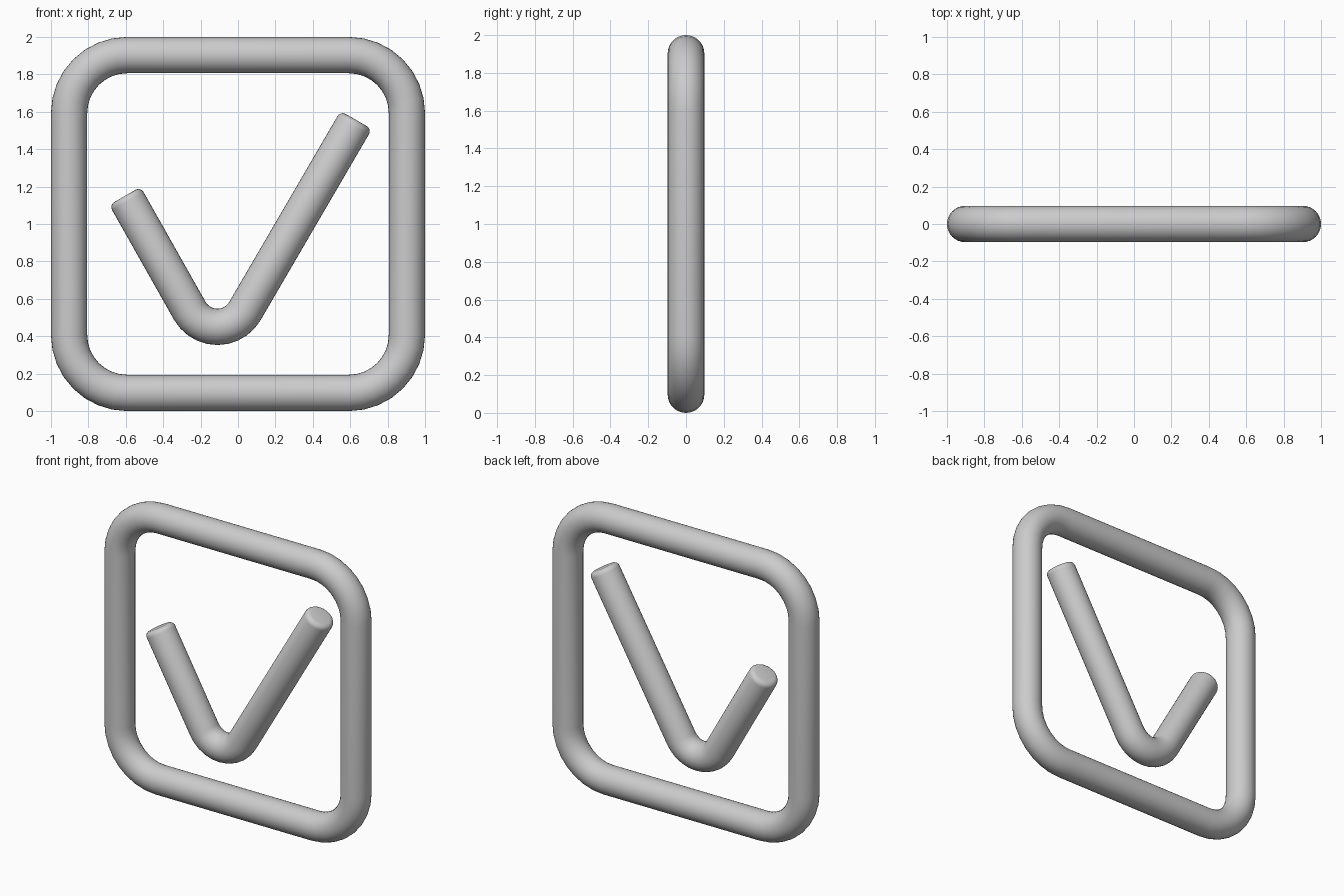
import bpy
import bmesh
from math import sin, cos, pi, radians
from mathutils import Vector

old = bpy.data.objects.get("Cube")
if old:
    bpy.data.objects.remove(old, do_unlink=True)

TUBE = 0.097   # tube radius
SIDES = 32     # sides of the tube

grey = bpy.data.materials.new("plain grey")
grey.use_nodes = True
colour = (0.6, 0.6, 0.6, 1)
grey.diffuse_color = colour
grey.node_tree.nodes["Principled BSDF"].inputs["Base Color"].default_value = colour


def arc(cx, cz, radius, start, end, steps):
    """Rings along an arc in the xz plane: (centre, direction, tube radius)."""
    rings = []
    for i in range(steps + 1):
        a = radians(start + (end - start) * i / steps)
        out = Vector((cos(a), 0, sin(a)))
        along = Vector((-sin(a), 0, cos(a)))
        rings.append((Vector((cx, 0, cz)) + out * radius, along, TUBE))
    return rings


def rounded_end(tip, along, sign, bevel=0.032, steps=4):
    """Rings that round off a tube end; sign is -1 at the start, 1 at the finish."""
    rings = []
    for i in range(steps + 1):
        a = pi / 2 * i / steps
        centre = tip - along * sign * bevel * (1 - sin(a))
        rings.append((centre, along, TUBE - bevel * (1 - cos(a))))
    return rings if sign > 0 else rings[::-1]


def sweep(name, rings, closed):
    """Skin a round tube over the rings."""
    bm = bmesh.new()
    across = Vector((0, 1, 0))
    loops = []
    for centre, along, radius in rings:
        side = along.cross(across)
        loops.append([bm.verts.new(centre + radius * (side * cos(t) + across * sin(t)))
                      for t in (2 * pi * k / SIDES for k in range(SIDES))])
    pairs = list(zip(loops, loops[1:]))
    if closed:
        pairs.append((loops[-1], loops[0]))
    else:
        bm.faces.new(loops[0])
        bm.faces.new(loops[-1][::-1])
    for a, b in pairs:
        for k in range(SIDES):
            n = (k + 1) % SIDES
            bm.faces.new((a[k], a[n], b[n], b[k]))
    bmesh.ops.recalc_face_normals(bm, faces=bm.faces)
    mesh = bpy.data.meshes.new(name)
    bm.to_mesh(mesh)
    bm.free()
    mesh.materials.append(grey)
    obj = bpy.data.objects.new(name, mesh)
    bpy.context.collection.objects.link(obj)
    mesh.shade_smooth()
    return obj


# Square frame with rounded corners
CORNER = 0.31
inset = 1 - TUBE - CORNER
frame = []
for start, sx, sz in ((0, 1, 1), (90, -1, 1), (180, -1, -1), (270, 1, -1)):
    frame += arc(sx * inset, 1 + sz * inset, CORNER, start, start + 90, 8)
sweep("frame", frame, True)

# Check mark: short arm, rounded bend, long arm
down = Vector((cos(radians(-60)), 0, sin(radians(-60))))
up = Vector((cos(radians(60)), 0, sin(radians(60))))
tick = rounded_end(Vector((-0.605, 0, 1.15)), down, -1)
tick += arc(-0.11, 0.62, 0.17, 210, 330, 10)
tick += rounded_end(Vector((0.632, 0, 1.556)), up, 1)
sweep("check_mark", tick, False)
